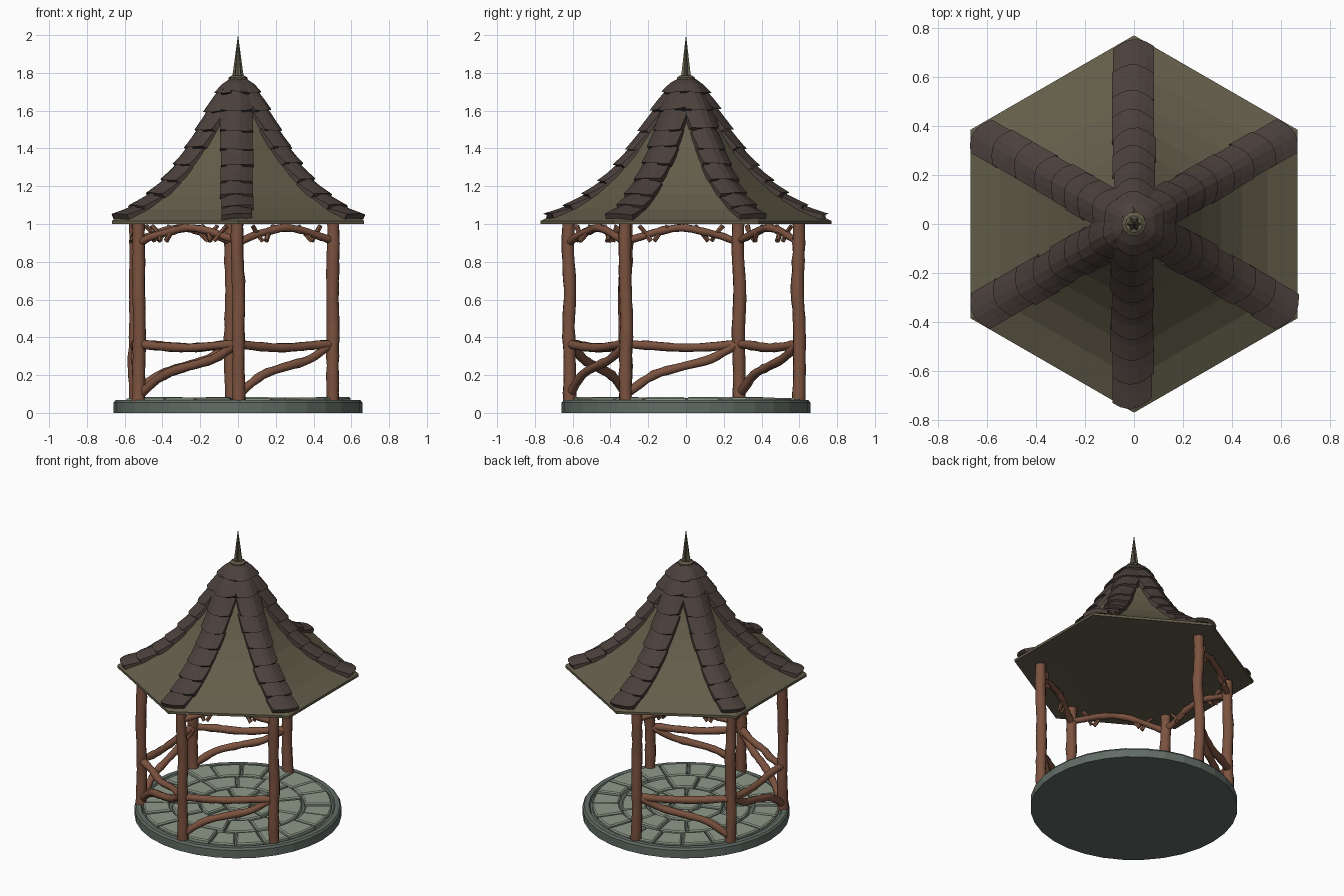
import bpy, bmesh, math, random
from math import sin, cos, pi, radians
from mathutils import Vector

if "Cube" in bpy.data.objects:
    bpy.data.objects.remove(bpy.data.objects["Cube"])

random.seed(4)
J = lambda a: random.uniform(-a, a)


def mat(name, c):
    m = bpy.data.materials.new(name)
    m.diffuse_color = (*c, 1)
    m.use_nodes = True
    m.node_tree.nodes["Principled BSDF"].inputs["Base Color"].default_value = m.diffuse_color
    return m


WOOD = mat("wood", (0.20, 0.085, 0.05))
TILE = mat("ridge_tile", (0.07, 0.052, 0.045))
ROOF = mat("roof", (0.125, 0.11, 0.068))
BASE = mat("base_stone", (0.12, 0.15, 0.13))
SLAB = mat("paving", (0.27, 0.32, 0.25))


def loft(bm, rings):
    """Skin a list of equal-length closed rings and cap both ends."""
    vs = [[bm.verts.new(p) for p in r] for r in rings]
    n = len(vs[0])
    for a, b in zip(vs, vs[1:]):
        for i in range(n):
            bm.faces.new((a[i], a[(i + 1) % n], b[(i + 1) % n], b[i]))
    bm.faces.new(vs[0][::-1])
    bm.faces.new(vs[-1])


def finish(bm, name, m, smooth=None):
    bmesh.ops.recalc_face_normals(bm, faces=bm.faces)
    me = bpy.data.meshes.new(name)
    bm.to_mesh(me)
    bm.free()
    me.materials.append(m)
    ob = bpy.data.objects.new(name, me)
    bpy.context.collection.objects.link(ob)
    if smooth:
        bpy.context.view_layer.objects.active = ob
        ob.select_set(True)
        bpy.ops.object.shade_smooth_by_angle(angle=radians(smooth))
        ob.select_set(False)
    return ob


def circle(r, z, n, rot=0.0):
    return [(r * cos(rot + 2 * pi * i / n), r * sin(rot + 2 * pi * i / n), z) for i in range(n)]


def lathe(name, prof, n, m, rot=0.0):
    bm = bmesh.new()
    loft(bm, [circle(r, z, n, rot) for r, z in prof])
    return finish(bm, name, m)


def branch(bm, pts, rad, sides=9, steps=4, wob=0.1):
    """Knobbly limb along a smoothed path."""
    p = [Vector(q) for q in pts]
    p = [2 * p[0] - p[1]] + p + [2 * p[-1] - p[-2]]
    path = []
    for i in range(1, len(p) - 2):
        a, b, c, d = p[i - 1:i + 3]
        for k in range(steps + (i == len(p) - 3)):
            t = k / steps
            path.append(0.5 * (2 * b + (c - a) * t + (2 * a - 5 * b + 4 * c - d) * t * t
                               + (3 * b - a - 3 * c + d) * t ** 3))
    axis = (path[-1] - path[0]).normalized()
    u = axis.orthogonal().normalized()
    v = axis.cross(u)
    rings = []
    for q in path:
        r = rad * (1 + J(wob))
        rings.append([q + (u * cos(2 * pi * i / sides) + v * sin(2 * pi * i / sides)) * r * (1 + J(0.05))
                      for i in range(sides)])
    loft(bm, rings)


# Round base with a raised rim
lathe("base", [(0.658, 0), (0.658, 0.055), (0.648, 0.068), (0.617, 0.068),
               (0.61, 0.056), (0.1, 0.056)], 32, BASE)

# Paving stones in concentric rings
bm = bmesh.new()
for r0, r1, n in ((0.10, 0.235, 7), (0.25, 0.415, 13), (0.43, 0.60, 20)):
    off = J(0.3)
    cuts = [off + 2 * pi * (i + J(0.13)) / n for i in range(n)]
    cuts.append(cuts[0] + 2 * pi)
    for a0, a1 in zip(cuts, cuts[1:]):
        ri, ro, top = r0 + J(0.008), r1 + J(0.008), 0.079 + J(0.006)

        def outline(ins, z):
            k0, k1 = ri + ins, ro - ins
            pts = []
            for r, ts in ((k0, (0, .5, 1)), (k1, (1, .67, .33, 0))):
                g = (0.006 + ins) / r
                for t in ts:
                    a = a0 + g + (a1 - a0 - 2 * g) * t
                    pts.append((r * cos(a), r * sin(a), z))
            return pts
        loft(bm, [outline(0, 0.05), outline(0, top - 0.007), outline(0.008, top)])
loft(bm, [circle(0.085, 0.05, 7), circle(0.085, 0.07, 7), circle(0.077, 0.078, 7)])
finish(bm, "paving_stones", SLAB)

# Five posts, leaving the entrance corner open
POSTS = [(-0.035, 0.595), (-0.545, 0.28), (-0.525, -0.32), (0.0, -0.62), (0.505, -0.32)]
for k, (x, y) in enumerate(POSTS):
    bm = bmesh.new()
    pts = [(x + J(0.006), y + J(0.006), z) for z in (0.06, 0.25, 0.45, 0.65, 0.85, 1.03)]
    branch(bm, pts, 0.034, 10, 4, 0.07)
    finish(bm, f"post_{k + 1}", WOOD, 50)

# Handrail, brace and arched top branch with twigs between neighbouring posts
LOW_FIRST = (False, False, True, True)
for k in range(4):
    A, B = Vector((*POSTS[k], 0)), Vector((*POSTS[k + 1], 0))
    side = (B - A).cross(Vector((0, 0, 1))).normalized()

    def P(t, z, o=0.0):
        return A.lerp(B, t) + side * o + Vector((0, 0, z))
    bm = bmesh.new()
    branch(bm, [P(0, 0.365), P(0.25, 0.35, J(.01)), P(0.5, 0.345, J(.01)),
                P(0.75, 0.355, J(.01)), P(1, 0.365)], 0.024)
    finish(bm, f"handrail_{k + 1}", WOOD, 50)
    bm = bmesh.new()
    zs = [(0.03, 0.11), (0.25, 0.20), (0.5, 0.245), (0.75, 0.285), (0.97, 0.36)]
    branch(bm, [P(t if LOW_FIRST[k] else 1 - t, z, J(.008)) for t, z in zs], 0.024)
    finish(bm, f"brace_{k + 1}", WOOD, 50)
    bm = bmesh.new()
    branch(bm, [P(0, 0.90), P(0.15, 0.935, J(.01)), P(0.35, 0.965, J(.01)), P(0.5, 0.98),
                P(0.68, 0.965, J(.01)), P(0.85, 0.935, J(.01)), P(1, 0.91)], 0.021)
    for t, dt in ((0.2, .06), (0.32, -.07), (0.7, .07), (0.82, -.06)):
        branch(bm, [P(t - dt, 0.99, J(.02)), P(t, 0.95), P(t + dt * .7, 0.91, J(.03))], 0.013, 6, 2)
    finish(bm, f"top_branch_{k + 1}", WOOD, 50)

# Six-sided roof with a flared curve and a nearly flat ceiling
CURVE = [(0.035, 1.76), (0.10, 1.70), (0.15, 1.625), (0.20, 1.54), (0.255, 1.45), (0.32, 1.355),
         (0.41, 1.25), (0.51, 1.16), (0.63, 1.08), (0.77, 1.017)]
lathe("roof", CURVE + [(0.77, 1.0), (0.50, 1.008), (0.25, 1.012)], 6, ROOF, pi / 6)

# Overlapping arched tiles along each ridge, running up to the finial
LINE = [Vector((r, z)) for r, z in CURVE[:0:-1] + [(0.06, 1.745), (0.025, 1.765)]]


def along(s):
    for a, b in zip(LINE, LINE[1:]):
        d = (b - a).length
        if s <= d:
            break
        s -= d
    return a + (b - a) * (s / d)


LENGTH = sum((b - a).length for a, b in zip(LINE, LINE[1:])) - 0.001
N = 9
START = 0.03
STEP = (LENGTH - START) / N
for k in range(6):
    bm = bmesh.new()
    ang = pi / 6 + k * pi / 3
    er, el = Vector((cos(ang), sin(ang), 0)), Vector((-sin(ang), cos(ang), 0))
    drift = J(0.012)
    for i in range(N):
        s0 = START + i * STEP + (J(0.012) if i else 0)
        s1 = min(s0 + STEP * 1.25, LENGTH)
        w = 0.084 + J(0.004)
        shift, skew = drift + J(0.004), J(0.012)
        rings = []
        for t in (0, 0.5, 1):
            s = s0 + (s1 - s0) * t
            q = along(s)
            d = (along(min(s + 0.04, LENGTH)) - along(max(s - 0.04, 0))).normalized()
            n = Vector((d.y, -d.x))
            lift = 0.030 - 0.016 * t
            ww = w * (1 - 0.5 * max(0, (s / LENGTH - 0.88) / 0.12))
            ring = []
            for us, h in (((-1, -.6, -.2, .2, .6, 1), lift), ((1, .6, .2, -.2, -.6, -1), lift - 0.028)):
                for u in us:
                    drop = 0.577 * ww * n.x * (u * u * .55 + abs(u) * .45)
                    # the end edge bows inward at its corners, following the eave
                    c = q + n * (h - drop) + d * (skew * u + 0.03 * u * u) * (1 - t)
                    ring.append(er * c.x + el * (u * ww + shift) + Vector((0, 0, c.y)))
            rings.append(ring)
        loft(bm, rings)
    finish(bm, f"ridge_tiles_{k + 1}", TILE)

# Finial: collar and star-section spike
lathe("finial_collar", [(0.05, 1.72), (0.05, 1.775), (0.035, 1.785)], 10, ROOF)
bm = bmesh.new()
loft(bm, [[(x * f, y * f, z) for f, (x, y, _) in zip((1, .65) * 6, circle(r, z, 12))]
          for r, z in ((0.036, 1.75), (0.026, 1.81), (0.014, 1.90), (0.001, 1.995))])
finish(bm, "finial_spike", ROOF)
